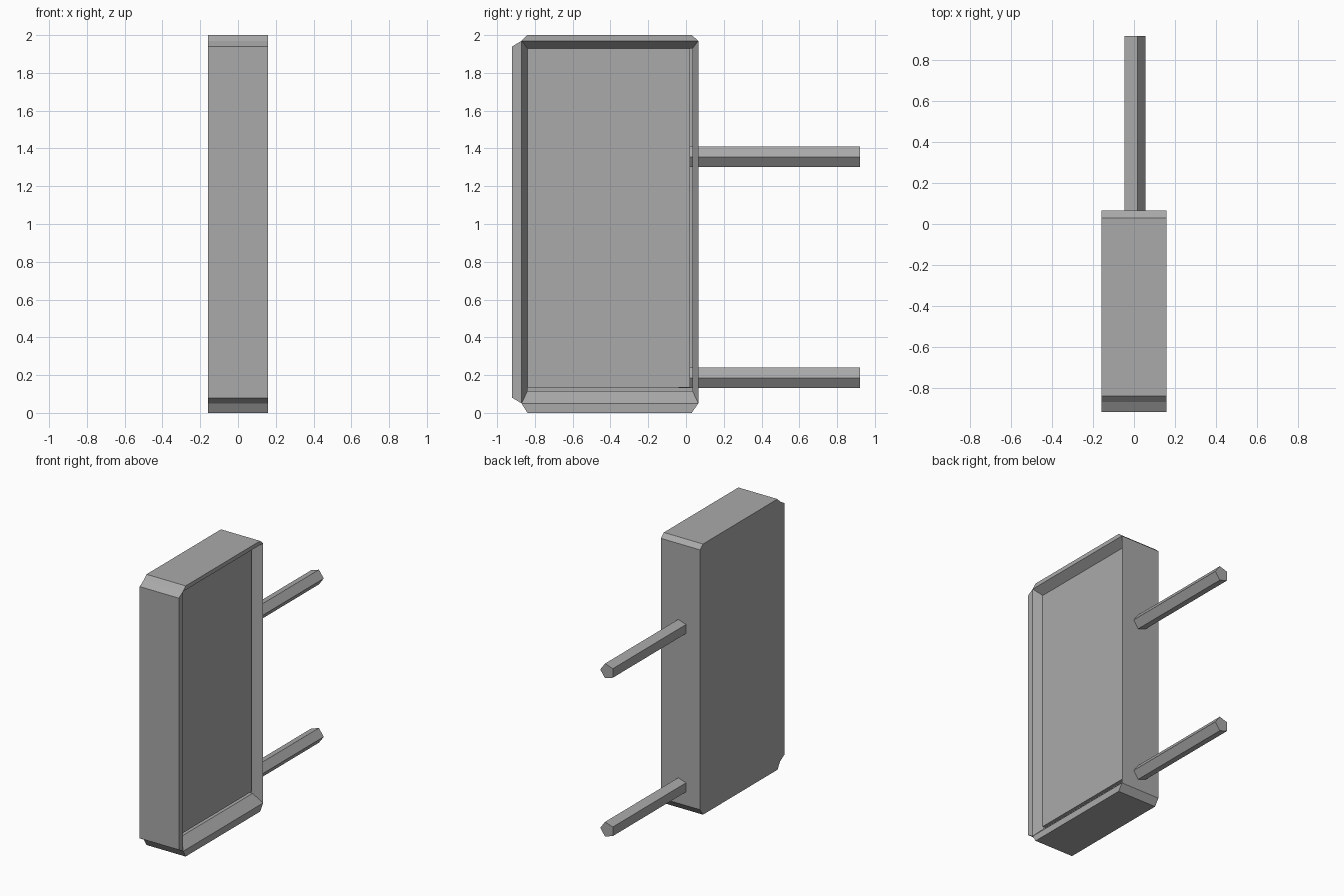
import bpy
import bmesh
from math import pi
from mathutils import Matrix

cube = bpy.data.objects.get("Cube")
if cube:
    bpy.data.objects.remove(cube, do_unlink=True)

# Single plain grey
grey = bpy.data.materials.new("plain_grey")
grey.use_nodes = True
colour = (0.4, 0.4, 0.4, 1)
grey.diffuse_color = colour
grey.node_tree.nodes["Principled BSDF"].inputs["Base Color"].default_value = colour


def add_object(name, bm):
    bmesh.ops.recalc_face_normals(bm, faces=bm.faces)
    mesh = bpy.data.meshes.new(name)
    bm.to_mesh(mesh)
    bm.free()
    mesh.materials.append(grey)
    obj = bpy.data.objects.new(name, mesh)
    bpy.context.collection.objects.link(obj)
    return obj


def ring(bm, x, points):
    return [bm.verts.new((x, y, z)) for y, z in points]


def bridge(bm, a, b):
    for i in range(len(a)):
        j = (i + 1) % len(a)
        bm.faces.new((a[i], a[j], b[j], b[i]))


# Casing: notched side profile, open towards +x with sloped rim walls
HALF = 0.16
profile = [(-0.92, 0.08), (-0.87, 0.05), (-0.84, 0), (0.03, 0), (0.065, 0.05),
           (0.065, 1.97), (0.03, 2), (-0.84, 2), (-0.87, 1.97), (-0.92, 1.94)]
recess = [(-0.84, 0.115), (0.035, 0.115), (0.035, 1.93), (-0.84, 1.93)]

bm = bmesh.new()
closed = ring(bm, -HALF, profile)
front = ring(bm, HALF, profile)
bm.faces.new(closed)
bridge(bm, closed, front)
for rim in ((0, 1, 8, 9), (1, 2, 3, 4), (5, 6, 7, 8)):
    bm.faces.new([front[i] for i in rim])
opening = [front[i] for i in (1, 4, 5, 8)]
slope = ring(bm, 0.095, recess)
floor = ring(bm, -0.1, recess)
bridge(bm, opening, slope)
bridge(bm, slope, floor)
bm.faces.new(floor)
add_object("casing", bm)

# Panel set inside the casing, leaving a gap at the bottom and back
bm = bmesh.new()
back = ring(bm, 0.06, [(-0.84, 0.135), (0.02, 0.135), (0.02, 1.93), (-0.84, 1.93)])
face = ring(bm, 0.097, [(v.co.y, v.co.z) for v in back])
bridge(bm, back, face)
bm.faces.new(back)
bm.faces.new(face)
add_object("inset_panel", bm)

# Two five-sided pegs through the back wall
START, END = -0.04, 0.92
for name, z in (("lower_peg", 0.185), ("upper_peg", 1.355)):
    bm = bmesh.new()
    bmesh.ops.create_cone(bm, cap_ends=True, segments=5, radius1=0.057,
                          radius2=0.057, depth=END - START)
    # Stand one corner towards +x before laying the peg along y
    corner = max(bm.verts, key=lambda v: v.co.y)
    turn = -pi / 2 if abs(corner.co.x) < 0.001 else 0
    bm.transform(Matrix.Translation((0, (START + END) / 2, z))
                 @ Matrix.Rotation(pi / 2, 4, "X")
                 @ Matrix.Rotation(turn, 4, "Z"))
    add_object(name, bm)
